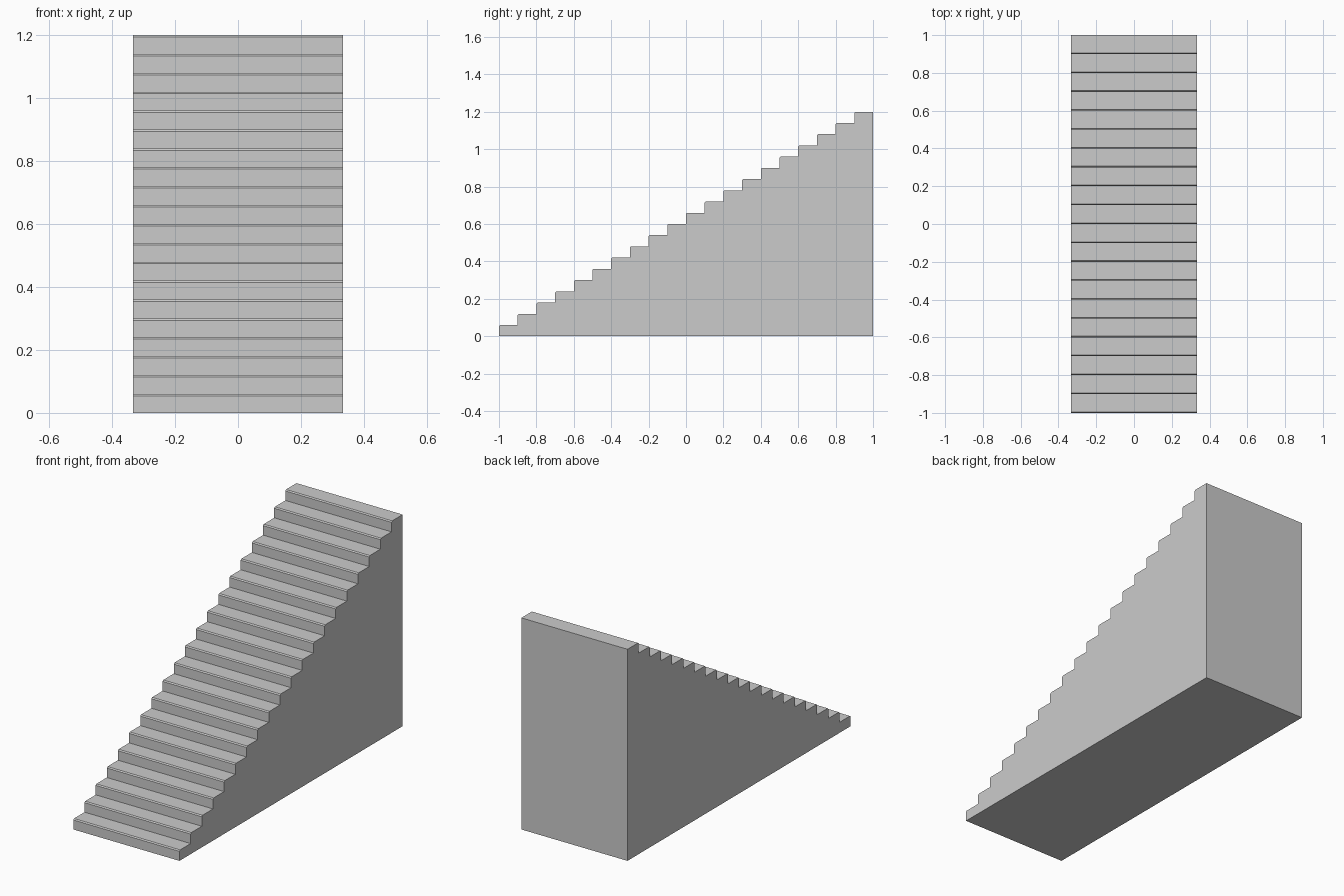
import bpy, bmesh

if "Cube" in bpy.data.objects:
    bpy.data.objects.remove(bpy.data.objects["Cube"])

STEPS, TREAD, RISER, WIDTH, NOSE = 20, 0.1, 0.06, 0.666, 0.006

# Side profile (y, z): stepped front with a small chamfer on every nosing
profile = []
for i in range(STEPS):
    y, z = -1 + i * TREAD, i * RISER
    profile += [(y, z), (y, z + RISER - NOSE), (y + NOSE, z + RISER)]
profile += [(1, STEPS * RISER), (1, 0)]

# Solid staircase: profile extruded across the width
bm = bmesh.new()
side = bm.faces.new([bm.verts.new((-WIDTH / 2, y, z)) for y, z in profile])
ext = bmesh.ops.extrude_face_region(bm, geom=[side], use_keep_orig=True)
moved = [e for e in ext["geom"] if isinstance(e, bmesh.types.BMVert)]
bmesh.ops.translate(bm, verts=moved, vec=(WIDTH, 0, 0))
bmesh.ops.recalc_face_normals(bm, faces=bm.faces)

mesh = bpy.data.meshes.new("staircase")
bm.to_mesh(mesh)
bm.free()
stairs = bpy.data.objects.new("staircase", mesh)
bpy.context.collection.objects.link(stairs)
